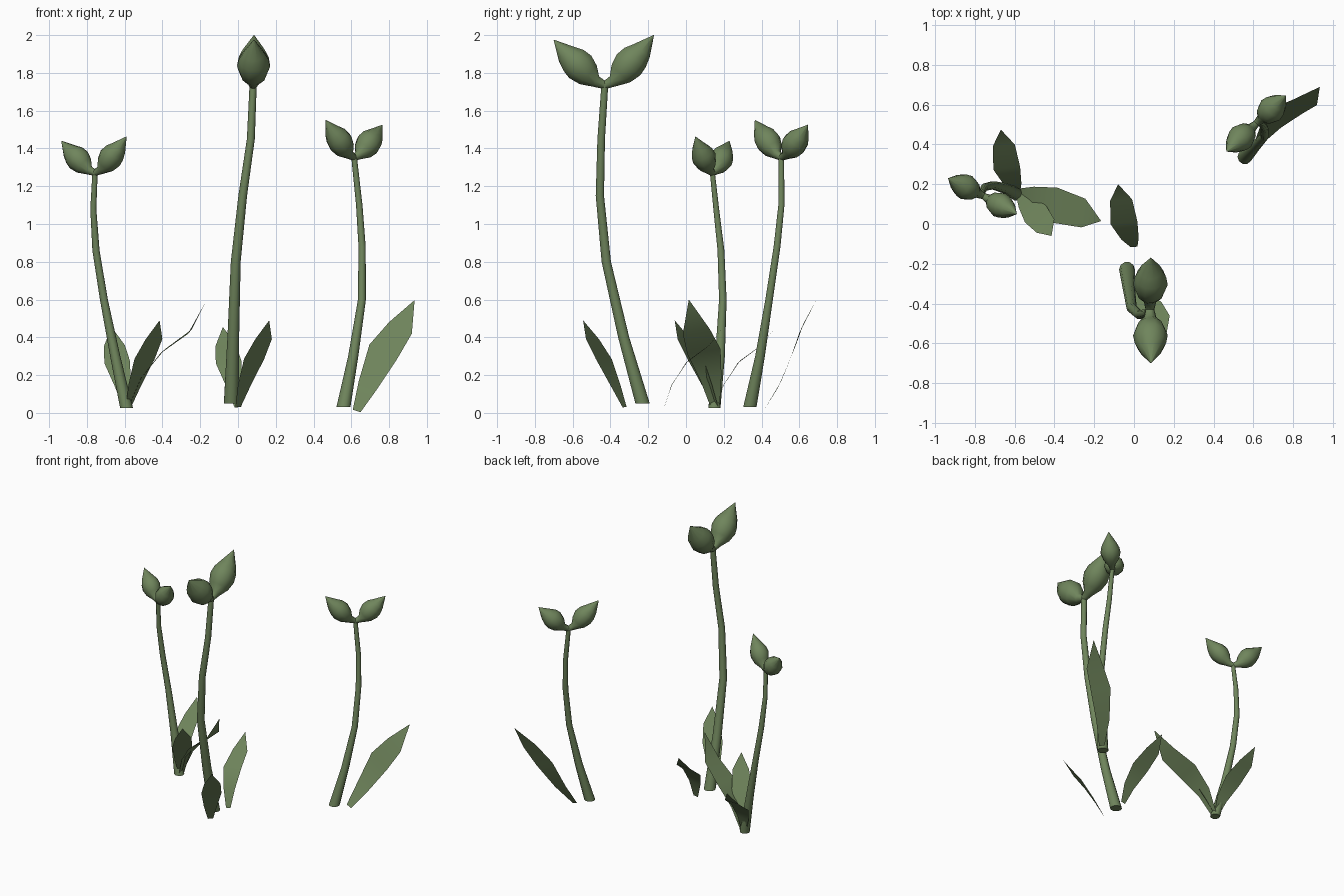
import bpy, bmesh, math
from mathutils import Vector

if "Cube" in bpy.data.objects:
    bpy.data.objects.remove(bpy.data.objects["Cube"])

green = bpy.data.materials.new("leaf_green")
green.diffuse_color = (0.16, 0.235, 0.107, 1)
green.use_nodes = True
green.node_tree.nodes["Principled BSDF"].inputs["Base Color"].default_value = green.diffuse_color


def finish(bm, name, closed):
    if closed:
        bmesh.ops.recalc_face_normals(bm, faces=bm.faces)
    for f in bm.faces:
        f.smooth = True
    me = bpy.data.meshes.new(name)
    bm.to_mesh(me)
    bm.free()
    me.materials.append(green)
    ob = bpy.data.objects.new(name, me)
    bpy.context.collection.objects.link(ob)
    bpy.ops.object.select_all(action='DESELECT')
    ob.select_set(True)
    bpy.context.view_layer.objects.active = ob
    bpy.ops.object.shade_smooth_by_angle(angle=math.radians(60))


def tangents(pts):
    n = len(pts)
    return [(pts[min(i + 1, n - 1)] - pts[max(i - 1, 0)]).normalized() for i in range(n)]


def tube(name, path, ref, sides, level=False):
    """Round skin along (x, y, z, radius) points; level keeps the rings horizontal."""
    pts = [Vector(p[:3]) for p in path]
    tans = [Vector((0, 0, 1))] * len(pts) if level else tangents(pts)
    bm = bmesh.new()
    rings = []
    for p, t, q in zip(pts, tans, path):
        u = (ref - t * ref.dot(t)).normalized()
        v = t.cross(u)
        angs = [2 * math.pi * i / sides for i in range(sides)]
        rings.append([bm.verts.new(p + (u * math.cos(a) + v * math.sin(a)) * q[3]) for a in angs])
    for a, b in zip(rings, rings[1:]):
        for i in range(sides):
            j = (i + 1) % sides
            bm.faces.new((a[i], a[j], b[j], b[i]))
    bm.faces.new(rings[0])
    bm.faces.new(rings[-1])
    finish(bm, name, True)


def leaf(name, path, side, width):
    """Thin blade along a path, widest past the middle and pointed at the tip."""
    pts = [Vector(p) for p in path]
    side = Vector(side)
    bm = bmesh.new()
    rows = []
    for p, t, w in zip(pts, tangents(pts), (0.26, 0.65, 1.0, 0.82, 0)):
        s = (side - t * side.dot(t)).normalized() * w * width
        rows.append([bm.verts.new(p - s), bm.verts.new(p + s)] if w else [bm.verts.new(p)])
    for a, b in zip(rows, rows[1:]):
        bm.faces.new([a[0], a[1]] + b[::-1])
    finish(bm, name, False)


# Bud profile: outward, up, radius (at full size)
BUD = [(0, 0, .022), (.045, .02, .033), (.085, .058, .07), (.125, .103, .087),
       (.16, .14, .08), (.195, .175, .058), (.26, .255, .001)]


def bud(name, fork, tip, k):
    d = Vector(tip) - Vector(fork)
    path = [(fork[0] + d.x * o / .26, fork[1] + d.y * o / .26, fork[2] + d.z * h / .255, r * k)
            for o, h, r in BUD]
    tube(name, path, Vector((-d.y, d.x, 0)).normalized(), 10)


# Stems: path with radius, two bud tips, bud size
plants = {
    "left": ([(-.59, .15, .025, .034), (-.65, .18, .3, .027), (-.71, .195, .6, .021),
              (-.752, .185, .86, .019), (-.766, .16, 1.08, .016), (-.757, .14, 1.27, .014)],
             (-.935, .23, 1.44), (-.59, .05, 1.463), .74),
    "middle": ([(-.035, -.23, .05, .04), (-.025, -.33, .4, .031), (-.012, -.422, .8, .026),
                (.025, -.456, 1.15, .023), (.068, -.449, 1.45, .021), (.08, -.43, 1.735, .019)],
               (.085, -.17, 2.0), (.085, -.70, 1.975), 1.0),
    "right": ([(.558, .338, .03, .037), (.61, .392, .3, .027), (.656, .44, .6, .021),
               (.657, .482, .88, .019), (.642, .505, 1.1, .017), (.615, .505, 1.352, .015)],
              (.465, .365, 1.55), (.765, .645, 1.525), .78),
}
for side, (path, tip_a, tip_b, k) in plants.items():
    tube(side + "_stem", path, Vector((1, 0, 0)), 10, level=True)
    for tag, tip in (("a", tip_a), ("b", tip_b)):
        bud(f"{side}_bud_{tag}", path[-1][:3], tip, k)

# Front leaf and back leaf shapes, each used on two plants
FRONT = [(0, 0, .03), (.035, -.05, .15), (.085, -.11, .285), (.135, -.17, .39), (.165, -.22, .49)]
BACK = [(0, 0, .03), (-.02, .04, .15), (-.05, .12, .27), (-.065, .235, .355), (-.08, .315, .455)]
for name, shape, ox, oy, sd, w in (
        ("left_front_leaf", FRONT, -.58, .16, (.79, .62, 0), .068),
        ("middle_front_leaf", FRONT, 0, -.325, (.79, .62, 0), .068),
        ("left_back_leaf", BACK, -.59, .16, (1, 0, 0), .068),
        ("middle_back_leaf", BACK, 0, -.115, (1, 0, 0), .068)):
    leaf(name, [(x + ox, y + oy, z) for x, y, z in shape], sd, w)

# Long leaves
leaf("left_long_leaf", [(-.58, .155, .03), (-.51, .13, .19), (-.40, .095, .325),
                        (-.255, .055, .43), (-.165, .015, .6)], (0, 1, 0), .09)
leaf("right_long_leaf", [(.628, .41, .01), (.69, .495, .15), (.77, .568, .325),
                         (.86, .612, .45), (.935, .69, .597)], (1, 0, 0), .084)
